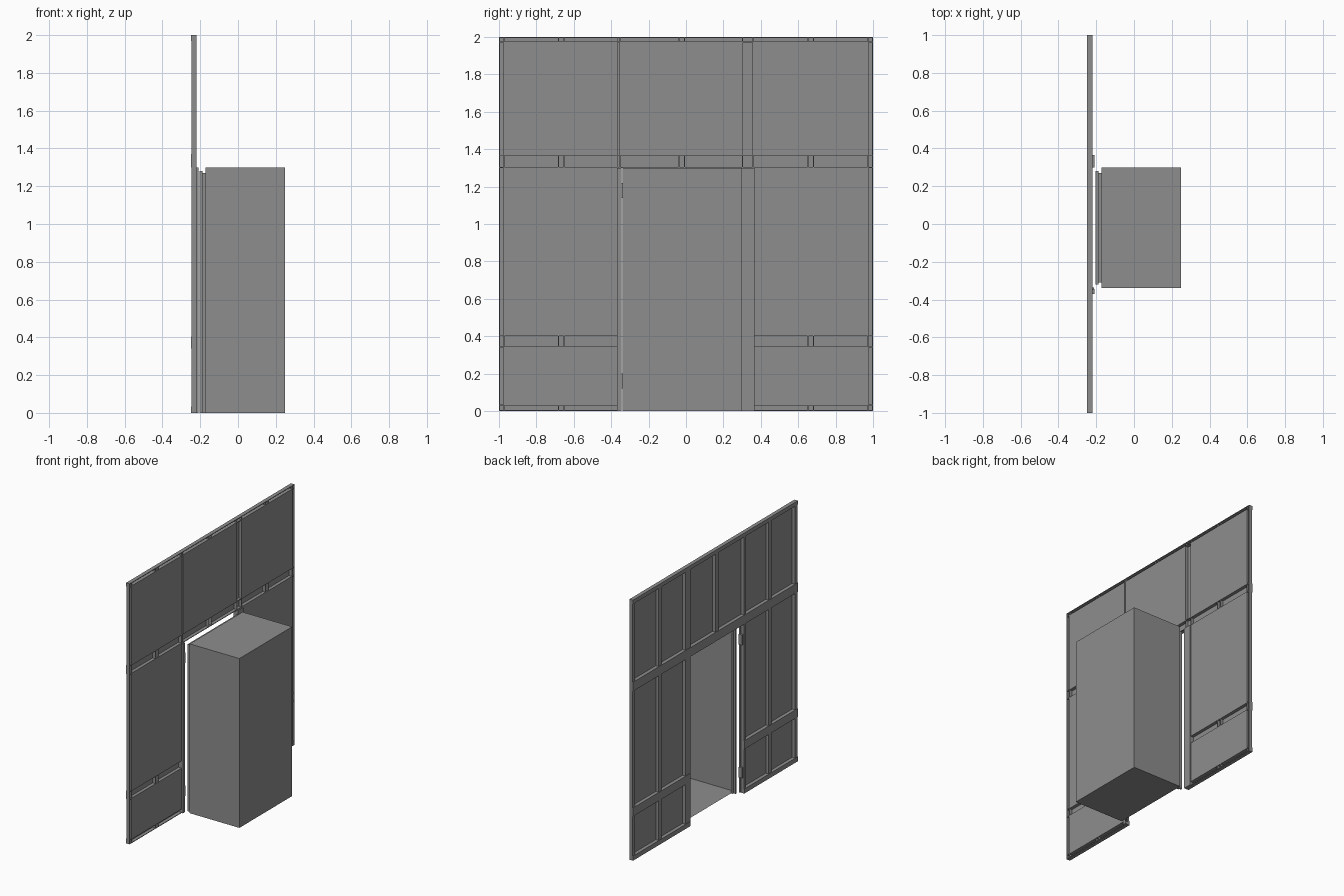
import bpy
import bmesh

cube = bpy.data.objects.get("Cube")
if cube:
    bpy.data.objects.remove(cube)

grey = bpy.data.materials.new("plain grey")
grey.use_nodes = True
grey.diffuse_color = (0.27, 0.27, 0.27, 1)
grey.node_tree.nodes["Principled BSDF"].inputs["Base Color"].default_value = (0.27, 0.27, 0.27, 1)

BACK, FRONT, THICK = -0.25, -0.22, 0.005


def add_box(bm, x, y, z, open_sides=()):
    """Add a box from (min, max) pairs, leaving off the named sides."""
    geom = bmesh.ops.create_cube(bm, size=1)
    verts = geom["verts"]
    for v in verts:
        v.co = [pair[0] if c < 0 else pair[1] for c, pair in zip(v.co, (x, y, z))]
    faces = {f for v in verts for f in v.link_faces}
    bm.normal_update()
    directions = {"back": (-1, 0, 0), "front": (1, 0, 0), "bottom": (0, 0, -1)}
    drop = []
    for side in open_sides:
        d = directions[side]
        drop += [f for f in faces if sum(a * b for a, b in zip(f.normal, d)) > 0.9]
    if drop:
        bmesh.ops.delete(bm, geom=drop, context="FACES")


def make_part(name, boxes, open_sides=()):
    bm = bmesh.new()
    for box in boxes:
        add_box(bm, *box, open_sides)
    mesh = bpy.data.meshes.new(name)
    bm.to_mesh(mesh)
    bm.free()
    mesh.materials.append(grey)
    obj = bpy.data.objects.new(name, mesh)
    bpy.context.collection.objects.link(obj)
    return obj


def rail(name, y, z):
    """Horizontal channel, open towards the front."""
    depth = (BACK, FRONT)
    make_part(name, [
        ((BACK, BACK + THICK), y, z),
        (depth, y, (z[0], z[0] + THICK)),
        (depth, y, (z[1] - THICK, z[1])),
    ])


def stud(name, y, z):
    """Vertical channel, set slightly inside the rails."""
    depth = (BACK + 0.003, FRONT)
    make_part(name, [
        ((depth[0], depth[0] + THICK), y, z),
        (depth, (y[0], y[0] + THICK), z),
        (depth, (y[1] - THICK, y[1]), z),
    ])


# Column and row limits of the wall
right_col, door_col, left_col = (-0.97, -0.37), (-0.35, 0.30), (0.36, 0.97)
low_row, mid_row, top_row = (0.035, 0.34), (0.405, 1.30), (1.37, 1.97)

# Thin wall sheets
for name, y, rows in (
    ("right", right_col, (low_row, mid_row, top_row)),
    ("middle", door_col, (top_row,)),
    ("left", left_col, (low_row, mid_row, top_row)),
):
    for i, z in enumerate(rows):
        make_part(f"{name}_wall_sheet_{i + 1}", [((FRONT - 0.003, FRONT), y, z)])

# Rails: full width above the doorway, split on both sides of it below
rail("top_rail", (-1, 1), (1.97, 2))
rail("lintel_rail", (-1, 1), (1.30, 1.37))
for side, y in (("right", (-1, -0.35)), ("left", (0.30, 1))):
    rail(f"{side}_lower_rail", y, (0.34, 0.405))
    rail(f"{side}_bottom_rail", y, (0, 0.035))

# Studs at the ends, beside the doorway and behind each sheet
for name, y in (
    ("right_end", (-1, -0.97)), ("right_doorway", (-0.37, -0.35)),
    ("left_doorway", (0.30, 0.36)), ("left_end", (0.97, 1)),
    ("right_middle", (-0.685, -0.65)), ("left_middle", (0.65, 0.685)),
):
    stud(f"{name}_stud", y, (0, 2))
stud("over_door_stud", (-0.04, -0.005), (1.30, 2))

# Door frame strips and hinges
for side, y in (("right", (-0.37, -0.345)), ("left", (0.30, 0.365))):
    make_part(f"{side}_door_jamb", [((FRONT, -0.21), y, (0, 1.30))])
make_part("door_hinges", [
    ((-0.24, -0.212), (-0.352, -0.335), (z, z + 0.08)) for z in (0.12, 1.14)
])

# Stepped collar between the wall and the cabin
for i, (x, y, top) in enumerate((
    ((-0.205, -0.188), (-0.32, 0.28), 1.28),
    ((-0.188, -0.172), (-0.31, 0.27), 1.27),
)):
    make_part(f"collar_{i + 1}", [
        (x, (y[0], y[0] + 0.01), (0, top)),
        (x, (y[1] - 0.01, y[1]), (0, top)),
        (x, y, (top - 0.01, top)),
    ])

# Cabin shell, open towards the doorway
make_part("cabin", [((-0.172, 0.25), (-0.34, 0.30), (0, 1.30))], ("back",))
